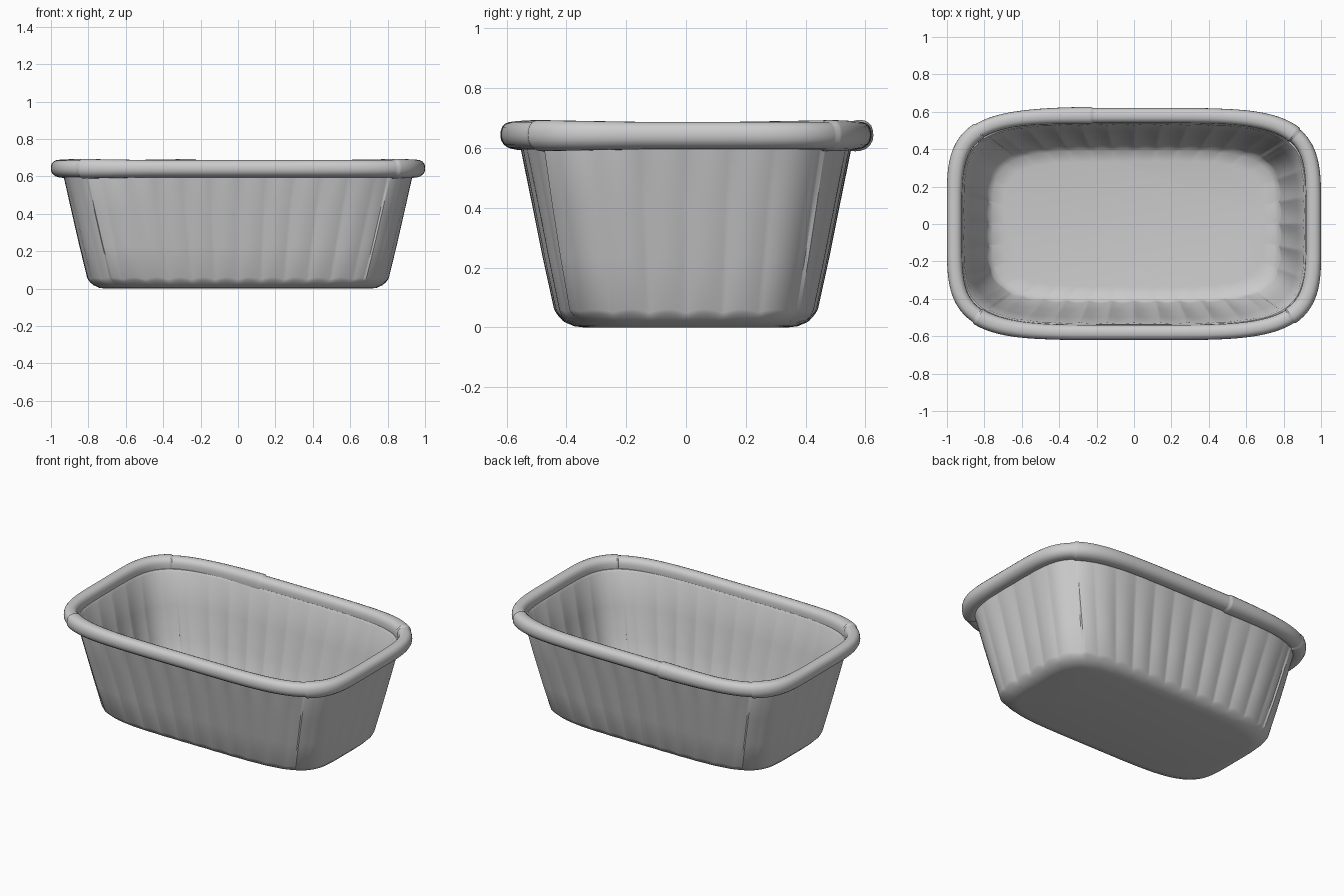
import bpy, bmesh, math

if "Cube" in bpy.data.objects:
    bpy.data.objects.remove(bpy.data.objects["Cube"])

N = 576        # samples around the tin
FLUTES = 36
EXP = 4.6      # squareness of the rounded-rectangle outline


def outline(ax, ay):
    """Rounded rectangle, evenly spaced by arc length, counter-clockwise from +x."""
    pts = []
    for i in range(4001):
        t = 2 * math.pi * i / 4000
        c, s = math.cos(t), math.sin(t)
        k = (abs(c) ** EXP + abs(s) ** EXP) ** (-1 / EXP)
        pts.append((ax * c * k, ay * s * k))
    acc = [0]
    for p, q in zip(pts, pts[1:]):
        acc.append(acc[-1] + math.dist(p, q))
    res, j = [], 0
    for i in range(N):
        d = acc[-1] * i / N
        while acc[j + 1] < d:
            j += 1
        f = (d - acc[j]) / (acc[j + 1] - acc[j])
        res.append(tuple(a + (b - a) * f for a, b in zip(pts[j], pts[j + 1])))
    return res


def normals(pts):
    res = []
    for i in range(N):
        (x0, y0), (x1, y1) = pts[i - 1], pts[(i + 1) % N]
        l = math.hypot(x1 - x0, y1 - y0)
        res.append(((y1 - y0) / l, -(x1 - x0) / l))
    return res


def fold(i, seams):
    """1 just after a seam, fading away along the outline; 0 elsewhere."""
    return max(max(0, 1 - ((i - s) % N) / 40) for s in seams)


def loft(name, rings, cap=False, closed=False):
    bm = bmesh.new()
    vs = [[bm.verts.new(p) for p in r] for r in rings]
    pairs = list(zip(vs, vs[1:])) + ([(vs[-1], vs[0])] if closed else [])
    for a, b in pairs:
        for i in range(N):
            k = (i + 1) % N
            bm.faces.new((a[i], a[k], b[k], b[i]))
    if cap:
        bm.faces.new(vs[0][::-1])
        bm.faces.new(vs[-1])
    bmesh.ops.recalc_face_normals(bm, faces=bm.faces)
    me = bpy.data.meshes.new(name)
    bm.to_mesh(me)
    bm.free()
    ob = bpy.data.objects.new(name, me)
    bpy.context.collection.objects.link(ob)
    bpy.ops.object.select_all(action='DESELECT')
    ob.select_set(True)
    bpy.context.view_layer.objects.active = ob
    bpy.ops.object.shade_smooth_by_angle(angle=math.radians(35))
    return ob


# Centre line of the rim bead, and seam positions found on it
mid = outline(0.96, 0.58)
mid_n = normals(mid)


def nearest(p):
    return min(range(N), key=lambda i: math.dist(mid[i], p))


corner_seams = [nearest(p) for p in ((0.86, 0.48), (-0.83, 0.5), (-0.83, -0.5), (0.84, -0.49))]
rim_seams = corner_seams + [nearest((-0.23, 0.58))]

# Pan: one thin fluted shell, outside from the base up, then inside back down
# half x, half y, z, flute depth, flute wave in z, corner fold depth
profile = [
    (0.71, 0.345, 0.000, 0.0, 0.0, 0.0),
    (0.74, 0.375, 0.004, 0.002, 0.0, 0.0),
    (0.775, 0.41, 0.020, 0.005, 0.004, 0.0),
    (0.797, 0.43, 0.042, 0.009, 0.012, 0.003),
    (0.803, 0.437, 0.056, 0.011, 0.012, 0.008),
    (0.845, 0.475, 0.230, 0.009, 0.0, 0.009),
    (0.887, 0.512, 0.410, 0.007, 0.0, 0.009),
    (0.932, 0.553, 0.605, 0.004, 0.0, 0.006),
    (0.937, 0.557, 0.625, 0.0, 0.0, 0.0),
    (0.918, 0.538, 0.625, 0.0, 0.0, 0.0),
    (0.908, 0.530, 0.612, 0.004, 0.006, 0.0),
    (0.872, 0.497, 0.410, 0.007, 0.0, 0.006),
    (0.830, 0.460, 0.230, 0.009, 0.0, 0.006),
    (0.786, 0.420, 0.058, 0.011, 0.012, 0.004),
    (0.780, 0.412, 0.044, 0.009, 0.012, 0.0),
    (0.755, 0.390, 0.024, 0.004, 0.004, 0.0),
    (0.70, 0.335, 0.014, 0.0, 0.0, 0.0),
]
rings = []
for ax, ay, z, depth, wave, crease in profile:
    pts = outline(ax, ay)
    ring = []
    for i, ((x, y), (nx, ny)) in enumerate(zip(pts, normals(pts))):
        w = abs(math.sin(math.pi * FLUTES * i / N)) - 0.6
        soft = 1 - 0.6 * min(1, abs(nx * ny) * 2)      # shallower flutes in corners
        d = depth * w * soft + crease * fold(i, corner_seams)
        ring.append((x + nx * d, y + ny * d, z + wave * w * soft))
    rings.append(ring)
loft("fluted_pan", rings, cap=True)

# Rolled rim: a bead swept round the top with overlapped seams
rings = []
for k in range(20):
    a = 2 * math.pi * k / 20
    c, s = math.cos(a), math.sin(a)
    r = (abs(c) ** 2.5 + abs(s) ** 2.5) ** (-1 / 2.5)
    ring = []
    for i in range(N):
        g = 1 + 0.14 * fold(i, rim_seams)
        u, v = 0.041 * c * r * g, 0.046 * s * r * g
        if s < 0:
            u -= 0.014 * s * s        # underside tucks in towards the wall
        ring.append((mid[i][0] + mid_n[i][0] * u, mid[i][1] + mid_n[i][1] * u, 0.641 + v))
    rings.append(ring)
loft("rolled_rim", rings, closed=True)
